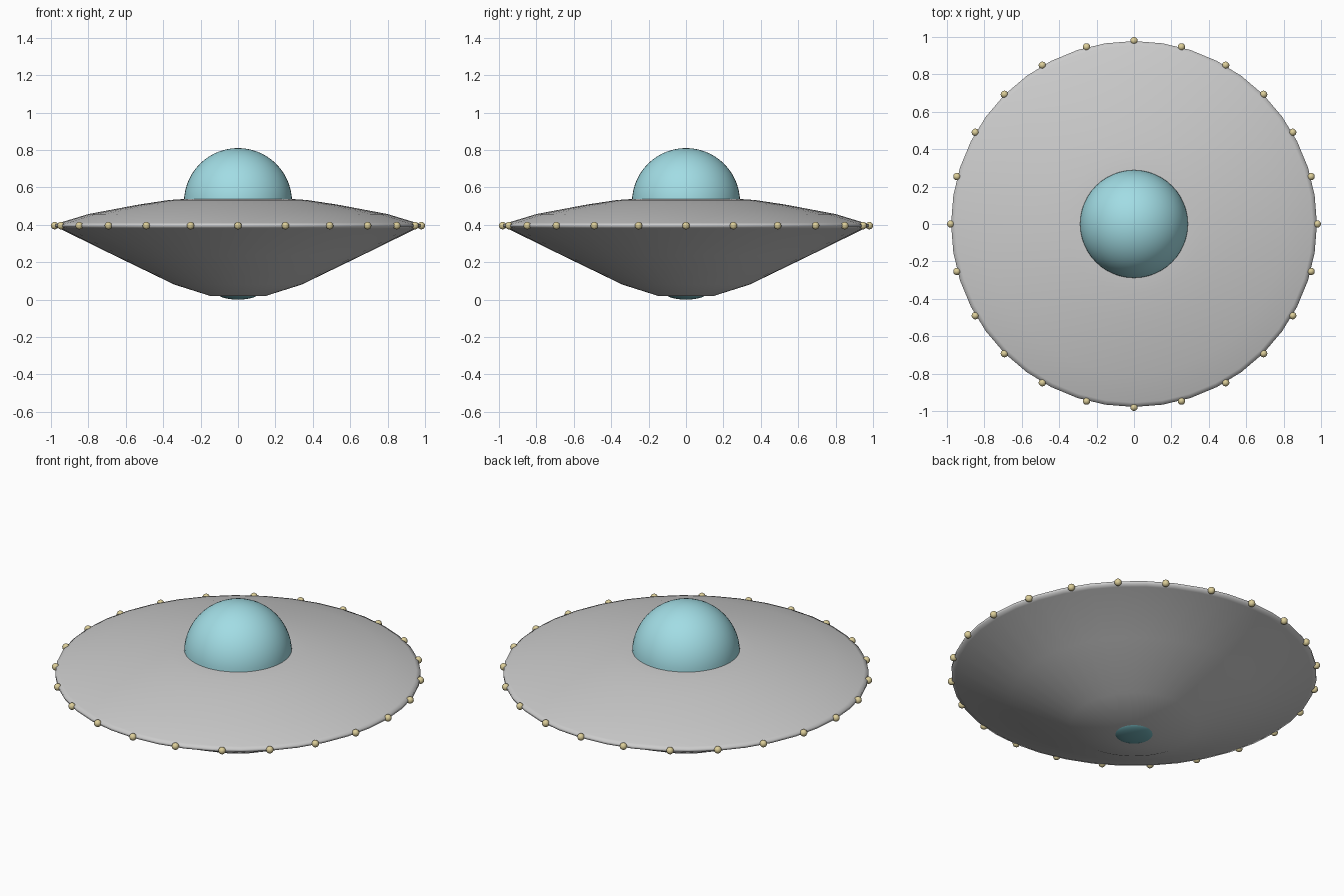
import bpy, bmesh, math

if "Cube" in bpy.data.objects:
    bpy.data.objects.remove(bpy.data.objects["Cube"])


def material(name, rgb):
    m = bpy.data.materials.new(name)
    m.diffuse_color = (*rgb, 1)
    m.use_nodes = True
    m.node_tree.nodes["Principled BSDF"].inputs["Base Color"].default_value = m.diffuse_color
    return m


def finish(name, bm, mat=None, angle=None):
    bmesh.ops.recalc_face_normals(bm, faces=bm.faces)
    me = bpy.data.meshes.new(name)
    bm.to_mesh(me)
    bm.free()
    ob = bpy.data.objects.new(name, me)
    bpy.context.collection.objects.link(ob)
    if mat:
        me.materials.append(mat)
    bpy.ops.object.select_all(action='DESELECT')
    ob.select_set(True)
    bpy.context.view_layer.objects.active = ob
    if angle is None:
        bpy.ops.object.shade_smooth()
    else:
        bpy.ops.object.shade_smooth_by_angle(angle=math.radians(angle))
    return ob


def lathe(name, profile, steps, mat=None, angle=None):
    bm = bmesh.new()
    vs = [bm.verts.new((r, 0, z)) for r, z in profile]
    es = [bm.edges.new(p) for p in zip(vs, vs[1:])]
    bmesh.ops.spin(bm, geom=vs + es, cent=(0, 0, 0), axis=(0, 0, 1),
                   angle=2 * math.pi, steps=steps)
    bmesh.ops.remove_doubles(bm, verts=bm.verts, dist=1e-4)
    return finish(name, bm, mat, angle)


glass = material("glass", (0.36, 0.72, 0.78))
dark_glass = material("dark_glass", (0.16, 0.42, 0.46))
gold = material("gold", (0.72, 0.62, 0.32))

# Saucer hull with a thin rim band
lathe("saucer_hull", [(0, 0.017), (0.15, 0.02), (0.34, 0.08), (0.66, 0.235),
                      (0.955, 0.38), (0.978, 0.388), (0.978, 0.402),
                      (0.955, 0.41), (0.80, 0.457), (0.53, 0.508),
                      (0.37, 0.532), (0.27, 0.539), (0, 0.541)], 40)

# Cockpit dome
N = 14
lathe("cockpit_dome", [(0.289 * math.cos(a), 0.521 + 0.289 * math.sin(a))
                       for a in (i * math.pi / 2 / N for i in range(N + 1))],
      48, glass)

# Lens under the hull
lathe("belly_lens", [(0.107 * math.cos(a), 0.03 - 0.03 * math.sin(a))
                     for a in (i * math.pi / 16 for i in range(9))],
      32, dark_glass)

# Ring of lamps round the rim
bm = bmesh.new()
for i in range(24):
    a = i * math.pi / 12
    new = bmesh.ops.create_uvsphere(bm, u_segments=12, v_segments=8, radius=0.02)
    bmesh.ops.translate(bm, verts=new["verts"],
                        vec=(0.98 * math.cos(a), 0.98 * math.sin(a), 0.395))
finish("rim_lamps", bm, gold)
